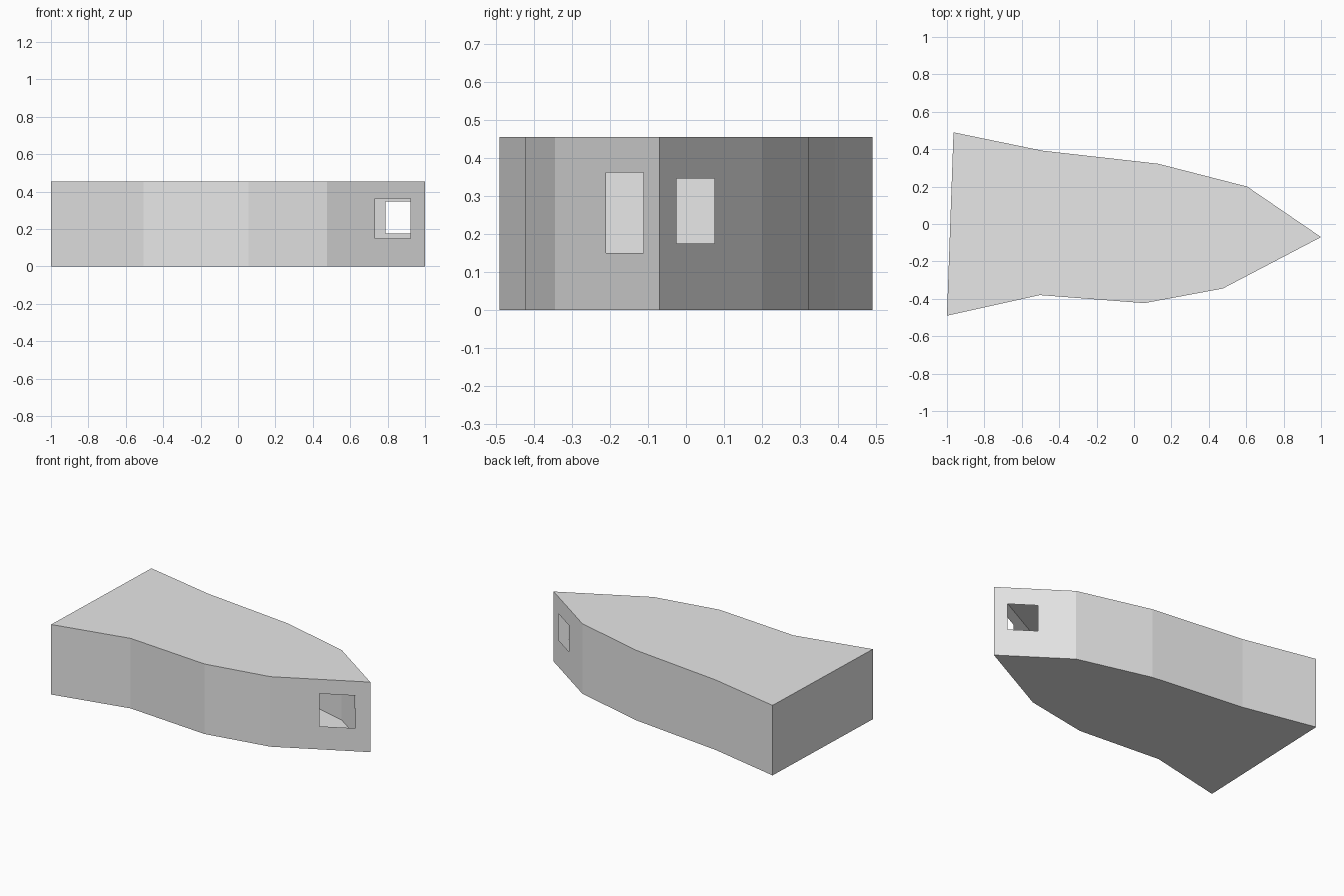
import bpy, bmesh
from mathutils import Vector

if "Cube" in bpy.data.objects:
    bpy.data.objects.remove(bpy.data.objects["Cube"])

HEIGHT = 0.455
# plan outline, counter-clockwise seen from above
OUTLINE = [(-1.0, -0.49), (-0.505, -0.38), (0.055, -0.423), (0.475, -0.345),
           (1.0, -0.07), (0.605, 0.20), (0.13, 0.322), (-0.49, 0.392), (-0.965, 0.49)]
# window openings: wall index -> (start, end along the wall, low z, high z)
WINDOWS = {3: (0.489, 0.850, 0.15, 0.362), 4: (0.167, 0.537, 0.175, 0.346)}

bm = bmesh.new()
low = [bm.verts.new((x, y, 0)) for x, y in OUTLINE]
top = [bm.verts.new((x, y, HEIGHT)) for x, y in OUTLINE]

# floor and roof of the hollow shell
bm.faces.new(low[::-1])
bm.faces.new(top)

# thin walls, two of them with an open window
n = len(OUTLINE)
for i in range(n):
    j = (i + 1) % n
    outer = [low[i], low[j], top[j], top[i]]
    if i not in WINDOWS:
        bm.faces.new(outer)
        continue
    a, b, z0, z1 = WINDOWS[i]
    inner = []
    for t, z in ((a, z0), (b, z0), (b, z1), (a, z1)):
        p = low[i].co.lerp(low[j].co, t)
        inner.append(bm.verts.new(p + Vector((0, 0, z))))
    for k in range(4):
        m = (k + 1) % 4
        bm.faces.new([outer[k], outer[m], inner[m], inner[k]])

mesh = bpy.data.meshes.new("hollow_shell")
bm.to_mesh(mesh)
bm.free()

grey = bpy.data.materials.new("light grey")
grey.diffuse_color = (0.8, 0.8, 0.8, 1)
grey.use_nodes = True
grey.node_tree.nodes["Principled BSDF"].inputs["Base Color"].default_value = grey.diffuse_color
mesh.materials.append(grey)
shell = bpy.data.objects.new("hollow_shell", mesh)
bpy.context.collection.objects.link(shell)
